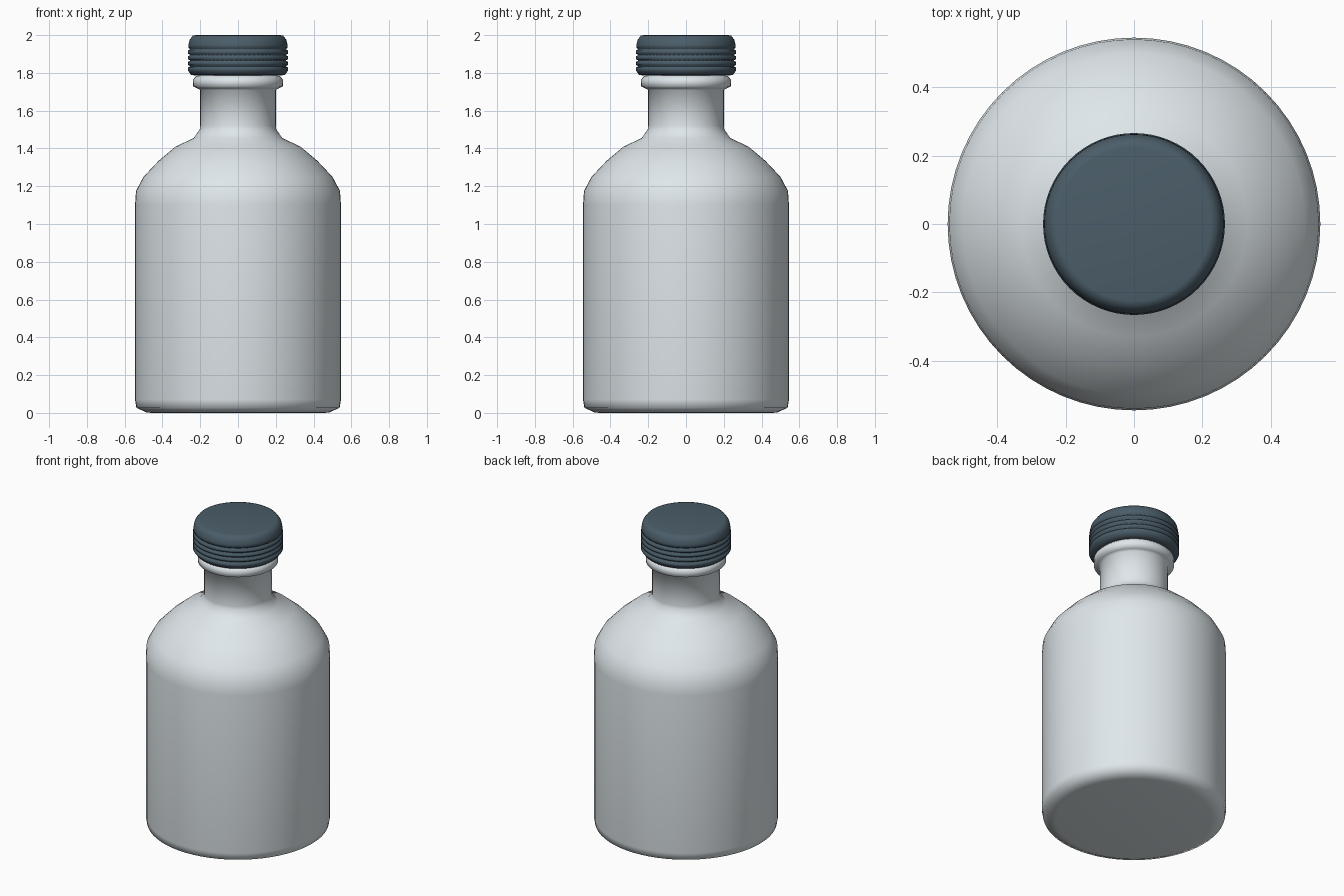
import bpy, bmesh, math

if "Cube" in bpy.data.objects:
    bpy.data.objects.remove(bpy.data.objects["Cube"])

SEGS = 64


def material(name, color):
    m = bpy.data.materials.new(name)
    m.diffuse_color = color
    m.use_nodes = True
    m.node_tree.nodes["Principled BSDF"].inputs["Base Color"].default_value = m.diffuse_color
    return m


def lathe(name, profile, mat):
    """Revolve an (r, z) profile about z and close both ends with flat discs."""
    bm = bmesh.new()
    rings = []
    for r, z in profile:
        rings.append([bm.verts.new((r * math.cos(2 * math.pi * i / SEGS),
                                    r * math.sin(2 * math.pi * i / SEGS), z))
                      for i in range(SEGS)])
    for a, b in zip(rings, rings[1:]):
        for i in range(SEGS):
            j = (i + 1) % SEGS
            bm.faces.new((a[i], a[j], b[j], b[i]))
    bm.faces.new(rings[0][::-1])
    bm.faces.new(rings[-1])
    bmesh.ops.recalc_face_normals(bm, faces=bm.faces)
    for f in bm.faces:
        f.smooth = True
    me = bpy.data.meshes.new(name)
    bm.to_mesh(me)
    bm.free()
    me.materials.append(mat)
    ob = bpy.data.objects.new(name, me)
    bpy.context.collection.objects.link(ob)
    return ob


glass = material("pale_glass", (0.74, 0.80, 0.83, 1))
dark = material("dark_cap", (0.07, 0.11, 0.14, 1))

# Bottle: base, straight wall, rounded shoulder, neck and collar
lathe("bottle", [
    (0.46, 0.0), (0.485, 0.003), (0.538, 0.027), (0.545, 0.07),
    (0.545, 1.10), (0.54, 1.175), (0.50, 1.25), (0.42, 1.335), (0.33, 1.41),
    (0.235, 1.455), (0.203, 1.50), (0.20, 1.52),
    (0.20, 1.71), (0.215, 1.718), (0.237, 1.728), (0.238, 1.765),
    (0.222, 1.782), (0.20, 1.787), (0.20, 1.86)], glass)

# Cap: grip ridges around the side, then a bevelled rim and flat top
cap = [(0.22, 1.785), (0.25, 1.79), (0.258, 1.803)]
for k in range(4):
    z = 1.812 + 0.03 * k
    cap += [(0.266, z), (0.266, z + 0.016), (0.255, z + 0.021), (0.255, z + 0.025)]
cap += [(0.263, 1.932), (0.262, 1.95), (0.256, 1.975), (0.240, 1.997), (0.225, 2.0)]
lathe("screw_cap", cap, dark)
